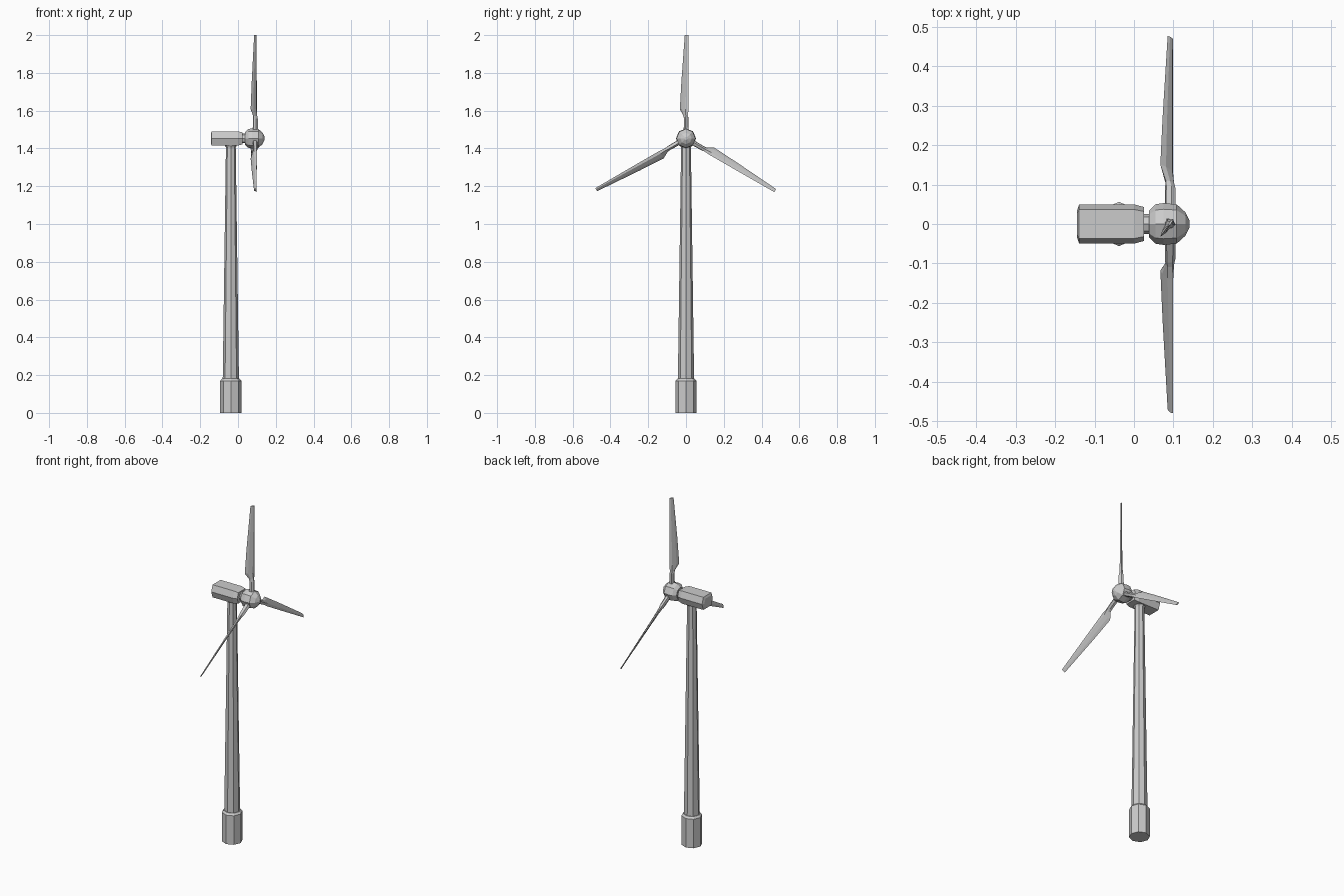
import bpy, math
from mathutils import Matrix, Vector

if "Cube" in bpy.data.objects:
    bpy.data.objects.remove(bpy.data.objects["Cube"])

TOWER_X = -0.038
ROTOR = Vector((0.09, 0, 1.453))


def loft(name, rings):
    """Skin a list of equal-length point rings and cap both ends."""
    n = len(rings[0])
    verts = [p for ring in rings for p in ring]
    faces = [tuple(reversed(range(n)))]
    for k in range(len(rings) - 1):
        a, b = k * n, (k + 1) * n
        faces += [(a + i, a + (i + 1) % n, b + (i + 1) % n, b + i) for i in range(n)]
    faces.append(tuple(range(len(verts) - n, len(verts))))
    mesh = bpy.data.meshes.new(name)
    mesh.from_pydata(verts, [], faces)
    obj = bpy.data.objects.new(name, mesh)
    bpy.context.collection.objects.link(obj)
    return obj


def circle(r, n, turn=0.0):
    return [(r * math.cos(turn + math.tau * i / n), r * math.sin(turn + math.tau * i / n))
            for i in range(n)]


def turned_z(name, profile, n=8):
    return loft(name, [[(TOWER_X + a, b, z) for a, b in circle(r, n)] for r, z in profile])


def turned_x(name, profile, n=8, turn=0.0):
    return loft(name, [[(x, a, ROTOR.z + b) for a, b in circle(r, n, turn)] for x, r in profile])


# tower with its foundation
turned_z("foundation", [(0.056, 0), (0.056, 0.17), (0.046, 0.181)])
turned_z("tower", [(0.043, 0.17), (0.026, 1.405), (0.034, 1.42)])

# hexagonal nacelle: (x at side, x at middle, scale)
hexagon = [(0.05, 0), (0.037, 0.037), (-0.037, 0.037),
           (-0.05, 0), (-0.037, -0.037), (0.037, -0.037)]
loft("nacelle", [[(x, y * s, 1.453 + z * s) for y, z in hexagon]
                 for x, s in ((-0.144, 0.7), (-0.139, 1.0), (0.0, 1.0), (0.025, 0.86))])

# rotor shaft and faceted hub
turned_x("rotor_shaft", [(0.015, 0.025), (0.05, 0.025)])
turned_x("hub", [(0.038, 0.034), (0.055, 0.05), (0.075, 0.053), (0.108, 0.05),
                 (0.13, 0.03), (0.141, 0.008)], 8)

# pitched blades: (radius, leading edge, trailing edge, half thickness)
chord = Vector((0.58, 0.815, 0))
normal = Vector((0.815, -0.58, 0))
stations = [(0.03, 0.015, -0.015, 0.0145), (0.105, 0.014, -0.014, 0.013),
            (0.12, 0.013, -0.016, 0.010), (0.155, 0.016, -0.040, 0.0075),
            (0.30, 0.016, -0.030, 0.0055), (0.547, 0.015, -0.008, 0.003)]
outline = [(0, 0), (0.25, -1), (0.7, -0.75), (1, 0), (0.7, 0.75), (0.25, 1)]
for k in range(3):
    rings = []
    for r, le, te, t in stations:
        rings.append([chord * (le + (te - le) * u) + normal * (t * v) + Vector((0, 0, r))
                      for u, v in outline])
    blade = loft(f"blade_{k + 1}", rings)
    blade.data.transform(Matrix.Translation(ROTOR) @ Matrix.Rotation(math.radians(120 * k), 4, 'X'))
